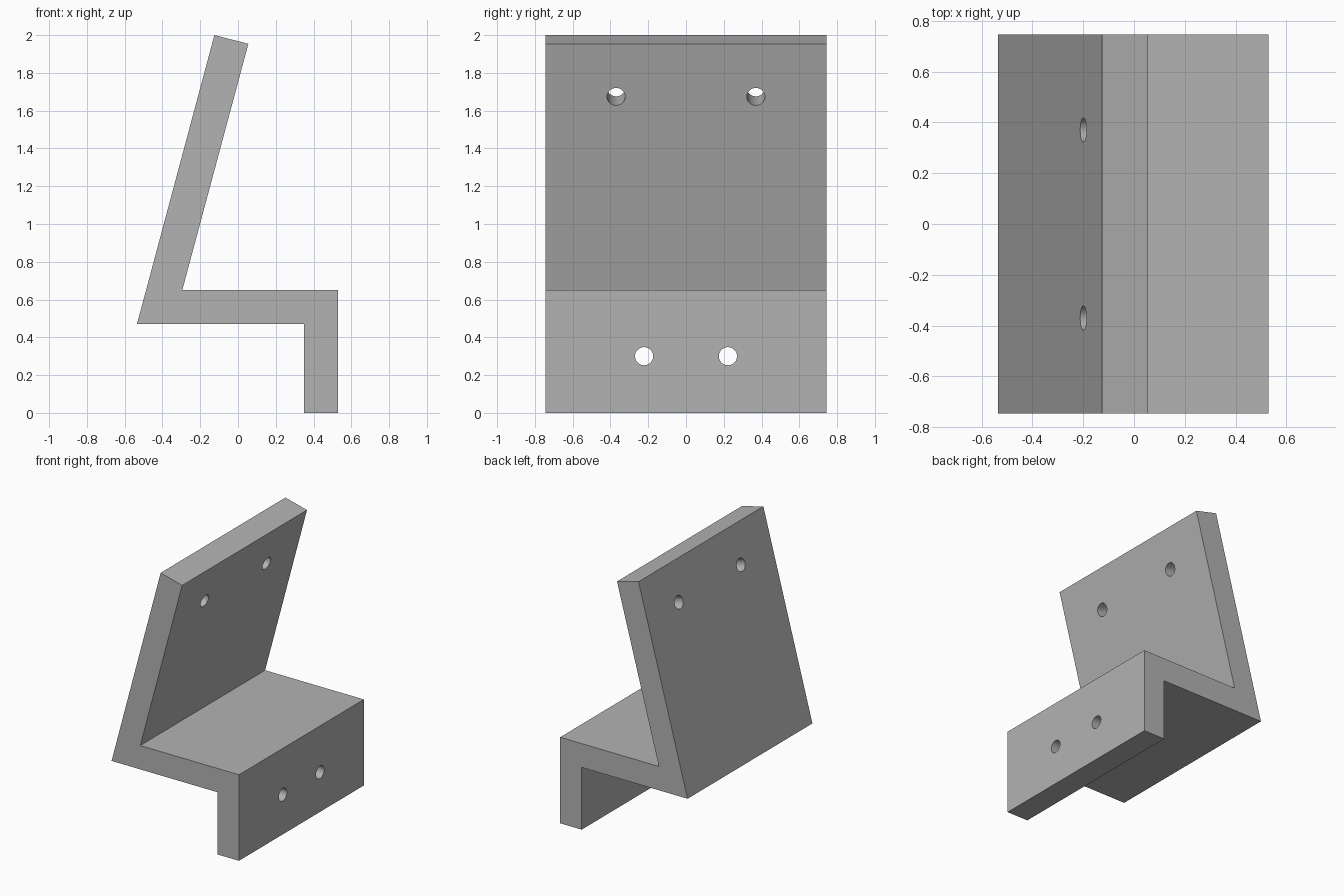
import bpy
import bmesh
from math import radians, sin, cos
from mathutils import Vector

cube = bpy.data.objects.get("Cube")
if cube:
    bpy.data.objects.remove(cube, do_unlink=True)

HALF_WIDTH = 0.745
HOLE_RADIUS = 0.048
TILT = radians(15)

grey = bpy.data.materials.new("plain grey")
grey.use_nodes = True
colour = (0.45, 0.45, 0.45, 1)
grey.diffuse_color = colour
grey.node_tree.nodes["Principled BSDF"].inputs["Base Color"].default_value = colour


def add_object(name, bm):
    bmesh.ops.recalc_face_normals(bm, faces=bm.faces)
    mesh = bpy.data.meshes.new(name)
    bm.to_mesh(mesh)
    bm.free()
    mesh.materials.append(grey)
    obj = bpy.data.objects.new(name, mesh)
    bpy.context.collection.objects.link(obj)
    return obj


# Bracket: bent side profile (x, z) extruded across the width
profile = [(-0.535, 0.47), (0.35, 0.47), (0.35, 0), (0.53, 0),
           (0.53, 0.65), (-0.295, 0.65), (0.055, 1.954), (-0.125, 2.0)]
bm = bmesh.new()
face = bm.faces.new([bm.verts.new((x, -HALF_WIDTH, z)) for x, z in profile])
side = bmesh.ops.extrude_face_region(bm, geom=[face])
bmesh.ops.translate(bm, vec=(0, 2 * HALF_WIDTH, 0),
                    verts=[v for v in side["geom"] if isinstance(v, bmesh.types.BMVert)])
bracket = add_object("angled_bracket", bm)

# Screw holes: mirrored pairs, each drilled square to its plate
lip_axis = Vector((1, 0, 0))
back_axis = Vector((cos(TILT), 0, -sin(TILT)))
bm = bmesh.new()
for x, y, z, axis in [(0.44, 0.222, 0.3, lip_axis), (-0.11, 0.37, 1.698, back_axis)]:
    for sign in (-1, 1):
        matrix = axis.to_track_quat("Z", "Y").to_matrix().to_4x4()
        matrix.translation = (x, sign * y, z)
        bmesh.ops.create_cone(bm, cap_ends=True, segments=40, radius1=HOLE_RADIUS,
                              radius2=HOLE_RADIUS, depth=0.4, matrix=matrix)
cutter = add_object("hole_cutter", bm)
cutter.hide_render = True

drill = bracket.modifiers.new("screw holes", "BOOLEAN")
drill.operation = "DIFFERENCE"
drill.solver = "EXACT"
drill.object = cutter

bpy.ops.object.select_all(action="DESELECT")
bracket.select_set(True)
bpy.context.view_layer.objects.active = bracket
bpy.ops.object.modifier_apply(modifier=drill.name)
bpy.data.objects.remove(cutter, do_unlink=True)
bpy.ops.object.shade_smooth_by_angle(angle=radians(30))
